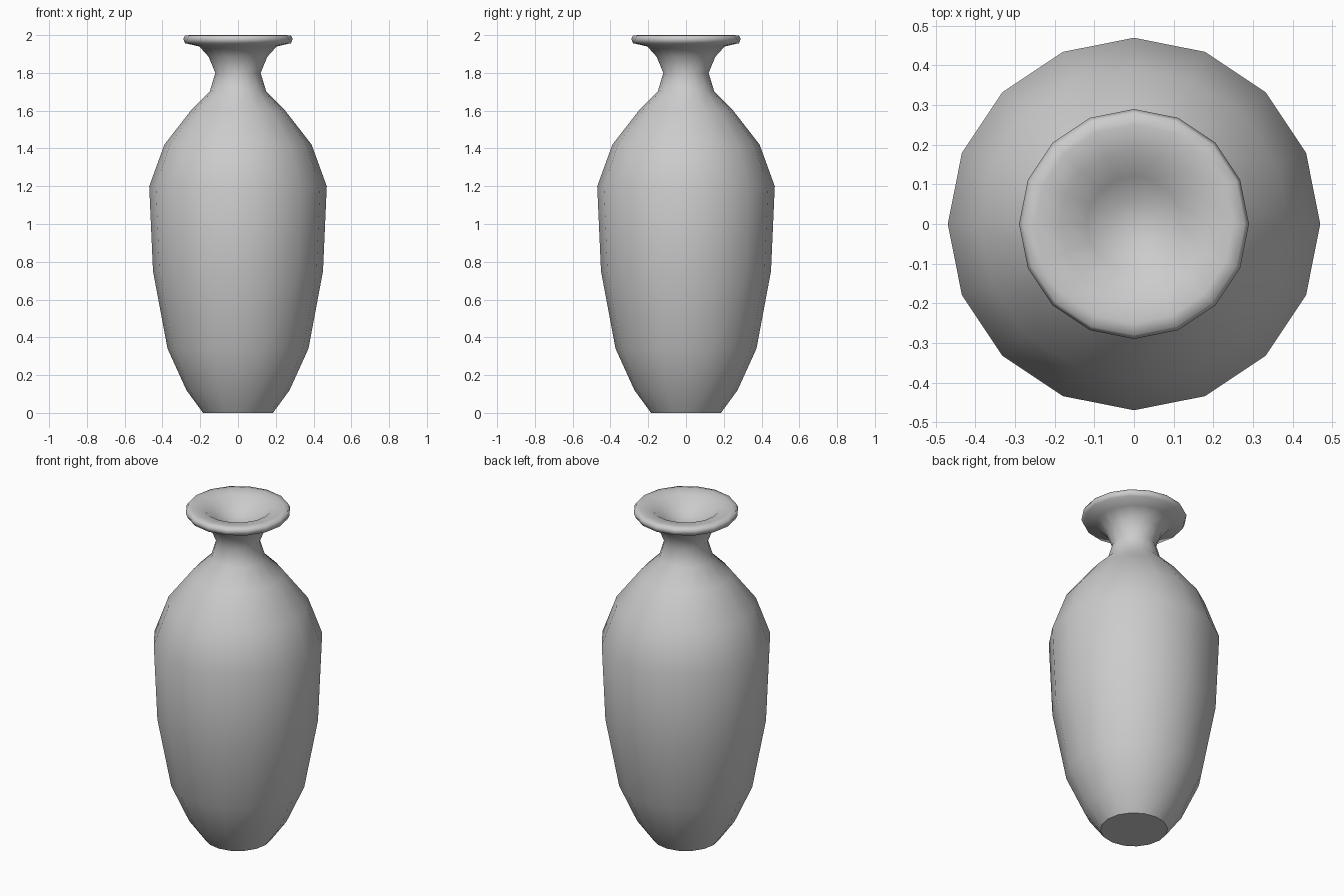
import bpy, bmesh, math

if "Cube" in bpy.data.objects:
    bpy.data.objects.remove(bpy.data.objects["Cube"])

SIDES = 16

# Profile (radius, height) from foot, up the body, over the lip, into the mouth
profile = [
    (0.185, 0.0), (0.273, 0.12), (0.373, 0.34), (0.45, 0.75), (0.47, 1.20),
    (0.39, 1.42), (0.25, 1.60), (0.15, 1.70), (0.12, 1.80), (0.155, 1.885),
    (0.205, 1.94), (0.28, 1.957), (0.29, 1.98), (0.28, 1.998),
    (0.25, 2.0), (0.187, 1.993), (0.12, 1.94), (0.06, 1.91),
]

bm = bmesh.new()
rings = []
for r, z in profile:
    rings.append([bm.verts.new((r * math.cos(2 * math.pi * i / SIDES),
                                r * math.sin(2 * math.pi * i / SIDES), z))
                  for i in range(SIDES)])

# Walls between neighbouring rings
for low, high in zip(rings, rings[1:]):
    for i in range(SIDES):
        j = (i + 1) % SIDES
        bm.faces.new((low[i], low[j], high[j], high[i]))

# Bowl bottom inside the mouth
tip = bm.verts.new((0, 0, 1.90))
for i in range(SIDES):
    bm.faces.new((rings[-1][i], rings[-1][(i + 1) % SIDES], tip))

# Flat foot with a sharp edge
foot = bm.faces.new(list(reversed(rings[0])))
for f in bm.faces:
    f.smooth = True
foot.smooth = False
for e in foot.edges:
    e.smooth = False

mesh = bpy.data.meshes.new("vase")
bm.to_mesh(mesh)
bm.free()
vase = bpy.data.objects.new("vase", mesh)
bpy.context.collection.objects.link(vase)
